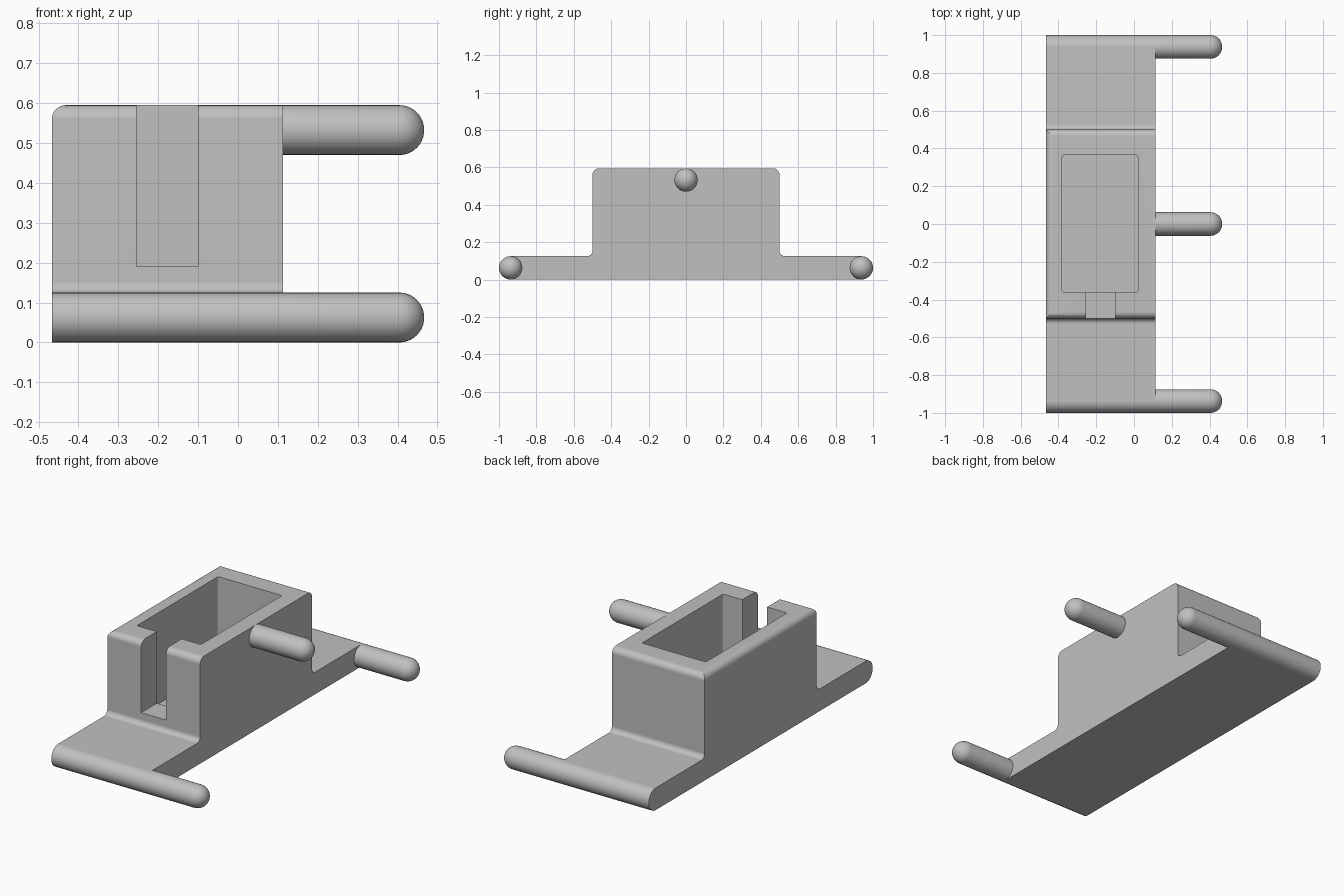
import bpy, bmesh, math
from mathutils import Vector, Matrix

if "Cube" in bpy.data.objects:
    bpy.data.objects.remove(bpy.data.objects["Cube"])

X0, X1 = -0.467, 0.113      # body sides
TIP = 0.467                 # pin tips
R = 0.0625                  # pin and end radius
BASE, TOP, HALF = 0.125, 0.595, 0.5

grey = bpy.data.materials.new("plain grey")
grey.diffuse_color = (0.53, 0.53, 0.53, 1)
grey.use_nodes = True
grey.node_tree.nodes["Principled BSDF"].inputs["Base Color"].default_value = (0.53, 0.53, 0.53, 1)


def make_object(name, bm):
    bmesh.ops.recalc_face_normals(bm, faces=bm.faces)
    mesh = bpy.data.meshes.new(name)
    bm.to_mesh(mesh)
    bm.free()
    mesh.materials.append(grey)
    ob = bpy.data.objects.new(name, mesh)
    bpy.context.collection.objects.link(ob)
    return ob


def activate(ob):
    bpy.ops.object.select_all(action='DESELECT')
    ob.select_set(True)
    bpy.context.view_layer.objects.active = ob


def round_edges(bm, test, radius, segments):
    edges = [e for e in bm.edges if test(*[v.co for v in e.verts])]
    bmesh.ops.bevel(bm, geom=edges, offset=radius, segments=segments,
                    profile=0.5, affect='EDGES', clamp_overlap=True)


def box(name, lo, hi, corner=0):
    bm = bmesh.new()
    bmesh.ops.create_cube(bm, size=1)
    lo, hi = Vector(lo), Vector(hi)
    for v in bm.verts:
        v.co = Vector([a + (c + 0.5) * (b - a) for a, b, c in zip(lo, hi, v.co)])
    if corner:
        round_edges(bm, lambda a, b: abs(a.z - b.z) > 0.1, corner, 4)
    return make_object(name, bm)


# Body: side profile with round ends, extruded across x
yc = 1 - R
front_end = [(-yc - R * math.sin(t), R - R * math.cos(t))
             for t in (math.pi * i / 16 for i in range(17))]
half = front_end + [(-HALF, BASE), (-HALF, TOP)]
profile = half + [(-y, z) for y, z in reversed(half)]
bm = bmesh.new()
face = bm.faces.new([bm.verts.new((X0, y, z)) for y, z in profile])
ext = bmesh.ops.extrude_face_region(bm, geom=[face])
bmesh.ops.translate(bm, vec=(X1 - X0, 0, 0),
                    verts=[g for g in ext["geom"] if isinstance(g, bmesh.types.BMVert)])
bmesh.ops.recalc_face_normals(bm, faces=bm.faces)


def top_edge(a, b):
    across = abs(a.y - b.y) < 1e-4
    left_rim = abs(a.x - X0) < 1e-4 and abs(b.x - X0) < 1e-4
    return min(a.z, b.z) > TOP - 1e-4 and (across or left_rim)


def inner_corner(a, b):
    return all(abs(abs(p.y) - HALF) < 1e-4 and abs(p.z - BASE) < 1e-4 for p in (a, b))


round_edges(bm, inner_corner, 0.028, 6)
round_edges(bm, top_edge, 0.035, 6)
body = make_object("body", bm)

# Pocket and front slot
cutters = [box("pocket_cutter", (-0.38, -0.36, 0.08), (0.02, 0.365, 0.8), 0.01),
           box("slot_cutter", (-0.255, -0.7, 0.19), (-0.10, -0.25, 0.8))]
activate(body)
for cutter in cutters:
    cutter.hide_render = True
    mod = body.modifiers.new("cut", 'BOOLEAN')
    mod.operation, mod.solver, mod.object = 'DIFFERENCE', 'EXACT', cutter
    bpy.ops.object.modifier_apply(modifier=mod.name)
    bpy.data.objects.remove(cutter)
bpy.ops.object.shade_smooth_by_angle(angle=math.radians(30))
body.modifiers.new("flat_faces", 'WEIGHTED_NORMAL').keep_sharp = True


# Round-tipped pins
def pin(name, y, z):
    bm = bmesh.new()
    pts = [(X1, 0), (X1, R)] + [(TIP - R + R * math.sin(t), R * math.cos(t))
                                for t in (math.pi / 2 * i / 10 for i in range(11))]
    verts = [bm.verts.new((x, 0, max(r, 0))) for x, r in pts]
    edges = [bm.edges.new(p) for p in zip(verts, verts[1:])]
    bmesh.ops.spin(bm, geom=verts + edges, cent=(0, 0, 0), axis=(1, 0, 0),
                   angle=math.tau, steps=32)
    bmesh.ops.remove_doubles(bm, verts=bm.verts, dist=1e-4)
    bmesh.ops.transform(bm, matrix=Matrix.Translation((0, y, z)), verts=bm.verts)
    ob = make_object(name, bm)
    activate(ob)
    bpy.ops.object.shade_smooth_by_angle(angle=math.radians(30))


pin("front_pin", -yc, R)
pin("back_pin", yc, R)
pin("upper_pin", 0, TOP - R)
